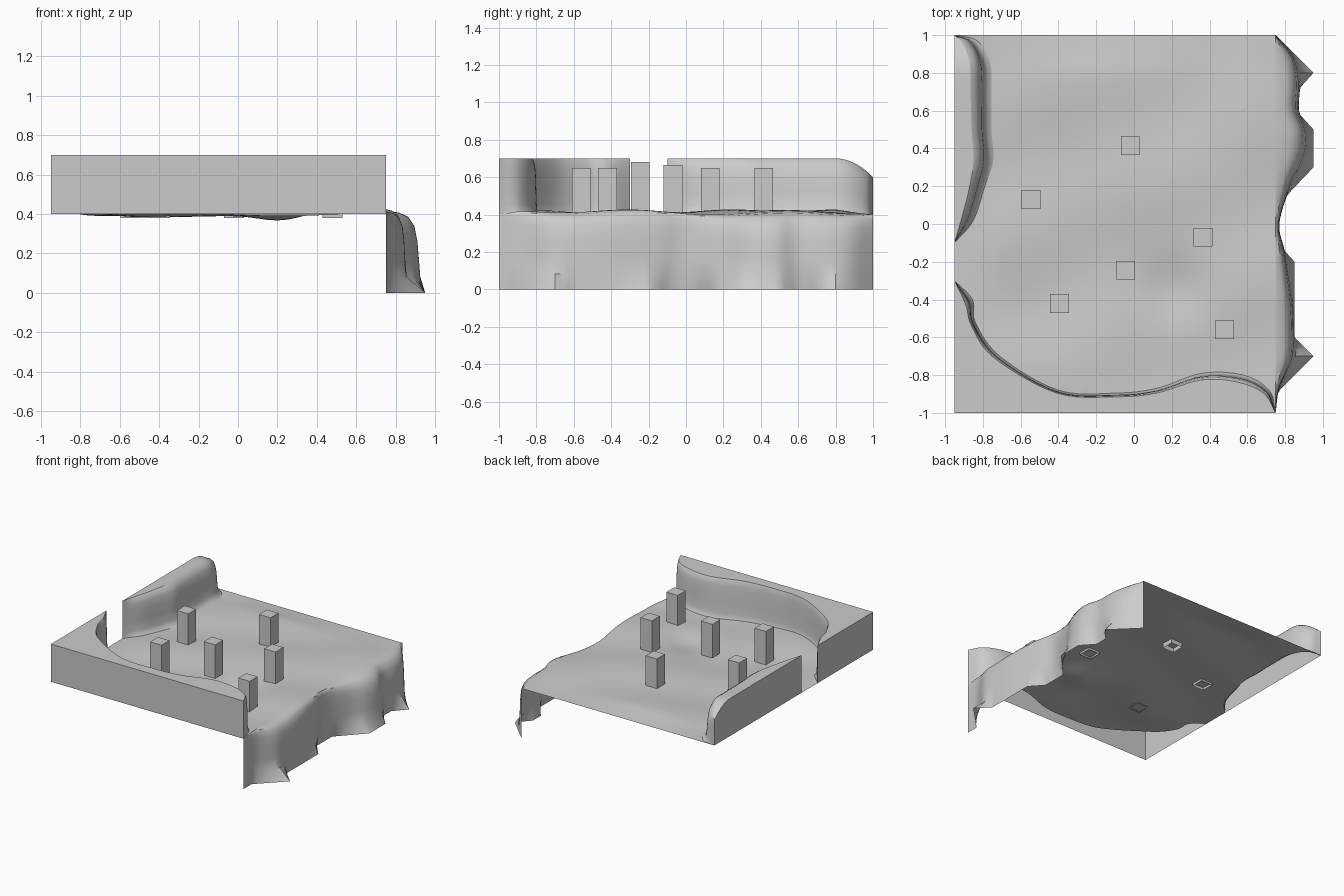
import bpy, bmesh, math
from mathutils import Vector
from mathutils.geometry import delaunay_2d_cdt

if "Cube" in bpy.data.objects:
    bpy.data.objects.remove(bpy.data.objects["Cube"])

L, R, TOP = -0.95, 0.75, 0.70


def floor_z(x, y):
    """Gently rolling ground, level at the outer back and left edges."""
    bump = lambda cx, cy, r: math.exp(-((x - cx) ** 2 + (y - cy) ** 2) / (r * r))
    z = 0.012 * math.sin(4 * x + 3 * y) + 0.007 * math.sin(9 * y - 3 * x) + 0.008
    z += -0.042 * bump(0.22, -0.35, 0.17) - 0.022 * bump(-0.5, -0.5, 0.25)
    z += 0.03 * bump(0.6, 0.65, 0.25)
    fade = min(1, (x - L) / 0.25, (1 - y) / 0.2, (y + 1) / 0.1)
    return 0.4 + z * max(0, fade)


def top_z(x, y):
    """Plateau height; the ridge rounds down toward the back corner."""
    return TOP - 0.10 * max(0, (y - 0.8) / 0.2) ** 2


def smooth_curve(pts, n=6):
    """Catmull-Rom curve through 2D points."""
    p = [Vector(q) for q in pts]
    p = [2 * p[0] - p[1]] + p + [2 * p[-1] - p[-2]]
    out = []
    for a, b, c, d in zip(p, p[1:], p[2:], p[3:]):
        for k in range(n):
            t = k / n
            q = 0.5 * (2 * b + (c - a) * t + (2 * a - 5 * b + 4 * c - d) * t * t
                       + (3 * b - a - 3 * c + d) * t ** 3)
            out.append(Vector((max(L, q.x), max(-1, min(1, q.y)))))
    return out + [p[-2]]


def line(a, b, n):
    return [Vector(a).lerp(Vector(b), i / n) for i in range(n + 1)]


def make(name, verts, faces):
    me = bpy.data.meshes.new(name)
    me.from_pydata([tuple(v) for v in verts], [], faces)
    bm = bmesh.new()
    bm.from_mesh(me)
    bmesh.ops.remove_doubles(bm, verts=bm.verts, dist=1e-5)
    bmesh.ops.delete(bm, geom=[v for v in bm.verts if not v.link_faces], context='VERTS')
    bm.to_mesh(me)
    bm.free()
    ob = bpy.data.objects.new(name, me)
    bpy.context.collection.objects.link(ob)
    bpy.context.view_layer.objects.active = ob
    bpy.ops.object.select_all(action='DESELECT')
    ob.select_set(True)
    bpy.ops.object.shade_smooth_by_angle(angle=math.radians(35))
    return ob


def loft(name, rows):
    """Skin rows of equal length."""
    n = len(rows[0])
    faces = [(i * n + j, (i + 1) * n + j, (i + 1) * n + j + 1, i * n + j + 1)
             for i in range(len(rows) - 1) for j in range(n - 1)]
    return make(name, [v for r in rows for v in r], faces)


def sheet(name, outline, height, step=0.05):
    """Fill a 2D outline with a triangulated height surface."""
    grid = [Vector((L + i * step, -1 + j * step))
            for i in range(1, int(1.7 / step)) for j in range(1, int(2 / step))]
    v, _, f, *_ = delaunay_2d_cdt(outline + grid, [], [list(range(len(outline)))], 1, 1e-4)
    return make(name, [(p.x, p.y, height(p.x, p.y)) for p in v], f)


# Cliff cross-section: (sideways, upward) from foot to rim
PROFILE = [(0, 0), (0.2, 0.04), (0.35, 0.14), (0.42, 0.4), (0.47, 0.65),
           (0.58, 0.83), (0.76, 0.95), (1, 1)]


def cliff(name, foot, rim):
    rows = []
    for s, h in PROFILE:
        row = []
        for a, b in zip(foot, rim):
            q = a.lerp(b, s)
            z0, z1 = floor_z(*a), top_z(*b)
            row.append((q.x, q.y, z0 + (z1 - z0) * h))
        rows.append(row)
    return loft(name, rows)


def wall(name, pts):
    return loft(name, [[(p.x, p.y, 0.4) for p in pts],
                       [(p.x, p.y, top_z(*p)) for p in pts]])


# Left ridge, running from the back corner to the gap
ridge_foot = smooth_curve([(L, 1), (-0.83, 0.97), (-0.76, 0.85), (-0.755, 0.68), (-0.755, 0.5),
                           (-0.745, 0.34), (-0.79, 0.2), (-0.85, 0.02), (L, -0.1)])
ridge_rim = smooth_curve([(L, 1), (-0.91, 0.96), (-0.87, 0.85), (-0.865, 0.68), (-0.86, 0.5),
                          (-0.85, 0.34), (-0.87, 0.2), (-0.91, 0.04), (L, -0.1)])
ridge_back = line((L, -0.1), (L, 1), 24)
cliff("ridge_cliff", ridge_foot, ridge_rim)
sheet("ridge_top", ridge_rim + ridge_back[1:-1], top_z)
wall("ridge_outer_wall", ridge_back)

# Front plateau, curving from the gap to the front right corner
front_foot = smooth_curve([(L, -0.3), (-0.855, -0.4), (-0.84, -0.52), (-0.71, -0.7), (-0.4, -0.88),
                           (-0.1, -0.895), (0.12, -0.87), (0.36, -0.79), (0.58, -0.8),
                           (0.715, -0.88), (R, -1)])
front_rim = smooth_curve([(L, -0.3), (-0.89, -0.43), (-0.86, -0.54), (-0.74, -0.71), (-0.41, -0.895),
                          (-0.1, -0.915), (0.12, -0.895), (0.36, -0.825), (0.56, -0.84),
                          (0.69, -0.9), (R, -1)])
cliff("front_cliff", front_foot, front_rim)
sheet("front_plateau", front_rim + [Vector((L, -1))], top_z)
wall("front_outer_wall", line((R, -1), (L, -1), 1))
wall("left_outer_wall", line((L, -1), (L, -0.3), 1))

# Rolling floor between the cliffs
right_edge = line((R, -1), (R, 1), 80)
sheet("floor", ridge_foot + front_foot + right_edge[1:] + line((R, 1), (L, 1), 30)[1:-1], floor_z)

# Right drop: rounded shoulder, wavy face, jagged bottom edge
WAVY = smooth_curve([(0.75, -1), (0.77, -0.87), (0.84, -0.72), (0.85, -0.6), (0.84, -0.4),
                     (0.80, -0.15), (0.77, 0), (0.83, 0.2), (0.905, 0.35), (0.92, 0.48),
                     (0.875, 0.6), (0.88, 0.75), (0.85, 0.88), (0.75, 1)], 8)
JAGGED = [Vector(p) for p in [(0.75, -1), (0.75, -0.9), (0.95, -0.7), (0.85, -0.6), (0.85, -0.2),
                              (0.76, -0.1), (0.76, 0.1), (0.95, 0.3), (0.95, 0.5), (0.86, 0.6),
                              (0.86, 0.7), (0.95, 0.8), (0.75, 1)]]


def x_at(curve, y):
    for a, b in zip(curve, curve[1:]):
        if y <= b.y:
            return a.x + (b.x - a.x) * (y - a.y) / max(1e-6, b.y - a.y)
    return curve[-1].x


rows = []
for out, drop, flare in [(0, 0, 0), (0.4, 0.02, 0), (0.66, 0.07, 0), (0.84, 0.18, 0),
                         (0.93, 0.36, 0), (0.98, 0.6, 0), (1, 0.8, 0.1), (1, 1, 1)]:
    row = []
    for p in right_edge:
        x = R + (x_at(WAVY, p.y) - R) * out
        x += (x_at(JAGGED, p.y) - x) * flare
        row.append((x, p.y, floor_z(*p) * (1 - drop)))
    rows.append(row)
loft("right_cliff", rows)

# Square pillars, open underneath
for i, (x, y, top) in enumerate([(-0.02, 0.415, 0.65), (-0.545, 0.13, 0.65), (0.365, -0.07, 0.665),
                                 (-0.045, -0.245, 0.68), (-0.395, -0.42, 0.65),
                                 (0.48, -0.56, 0.65)]):
    corners = [(x + a * 0.05, y + b * 0.05, z) for z in (top - 0.27, top)
               for a, b in ((-1, -1), (1, -1), (1, 1), (-1, 1))]
    sides = [(k, (k + 1) % 4, (k + 1) % 4 + 4, k + 4) for k in range(4)]
    make(f"pillar_{i + 1}", corners, sides + [(4, 5, 6, 7)])
